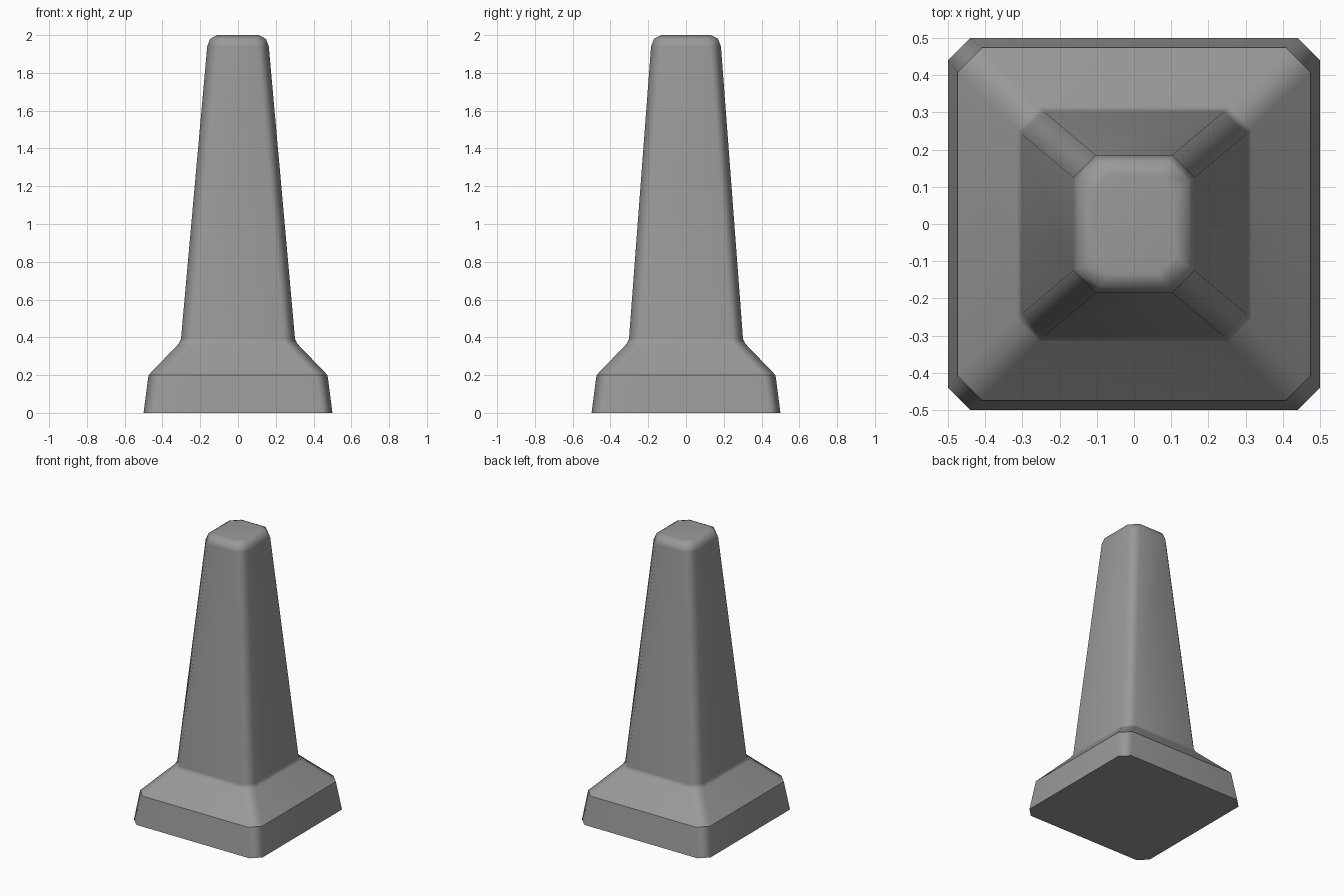
import bpy
import bmesh

cube = bpy.data.objects.get("Cube")
if cube:
    bpy.data.objects.remove(cube, do_unlink=True)

# Plain grey stone
stone = bpy.data.materials.new("grey_stone")
stone.use_nodes = True
colour = (0.32, 0.32, 0.32, 1)
stone.diffuse_color = colour
stone.node_tree.nodes["Principled BSDF"].inputs["Base Color"].default_value = colour

# Profile from foot to cap: half width x, half depth y, corner cut, height, sharp rim
PROFILE = [
    (0.50, 0.50, 0.06, 0.0, True),
    (0.474, 0.474, 0.065, 0.20, True),
    (0.315, 0.315, 0.06, 0.365, False),
    (0.302, 0.302, 0.06, 0.39, False),
    (0.163, 0.185, 0.06, 1.94, False),
    (0.148, 0.170, 0.055, 1.98, False),
    (0.110, 0.132, 0.045, 2.0, False),
]


def ring(bm, x, y, cut, z):
    """Rectangle with cut corners, counter-clockwise."""
    points = [(x, cut - y), (x, y - cut), (x - cut, y), (cut - x, y),
              (-x, y - cut), (-x, cut - y), (cut - x, -y), (x - cut, -y)]
    return [bm.verts.new((px, py, z)) for px, py in points]


# Post: flared foot, tapering shaft and rounded cap
bm = bmesh.new()
rings = [ring(bm, *row[:4]) for row in PROFILE]
for low, high in zip(rings, rings[1:]):
    for i in range(8):
        j = (i + 1) % 8
        bm.faces.new((low[i], low[j], high[j], high[i]))
bm.faces.new(reversed(rings[0]))
bm.faces.new(rings[-1])
for face in bm.faces:
    face.smooth = True
for row, verts in zip(PROFILE, rings):
    if row[4]:
        for i in range(8):
            bm.edges.get((verts[i], verts[(i + 1) % 8])).smooth = False

mesh = bpy.data.meshes.new("bollard_post")
bm.to_mesh(mesh)
bm.free()
mesh.materials.append(stone)
post = bpy.data.objects.new("bollard_post", mesh)
bpy.context.collection.objects.link(post)

# Broad sides stay flat while the narrow corners blend
weighted = post.modifiers.new("flat_sides", 'WEIGHTED_NORMAL')
weighted.keep_sharp = True
weighted.weight = 50
